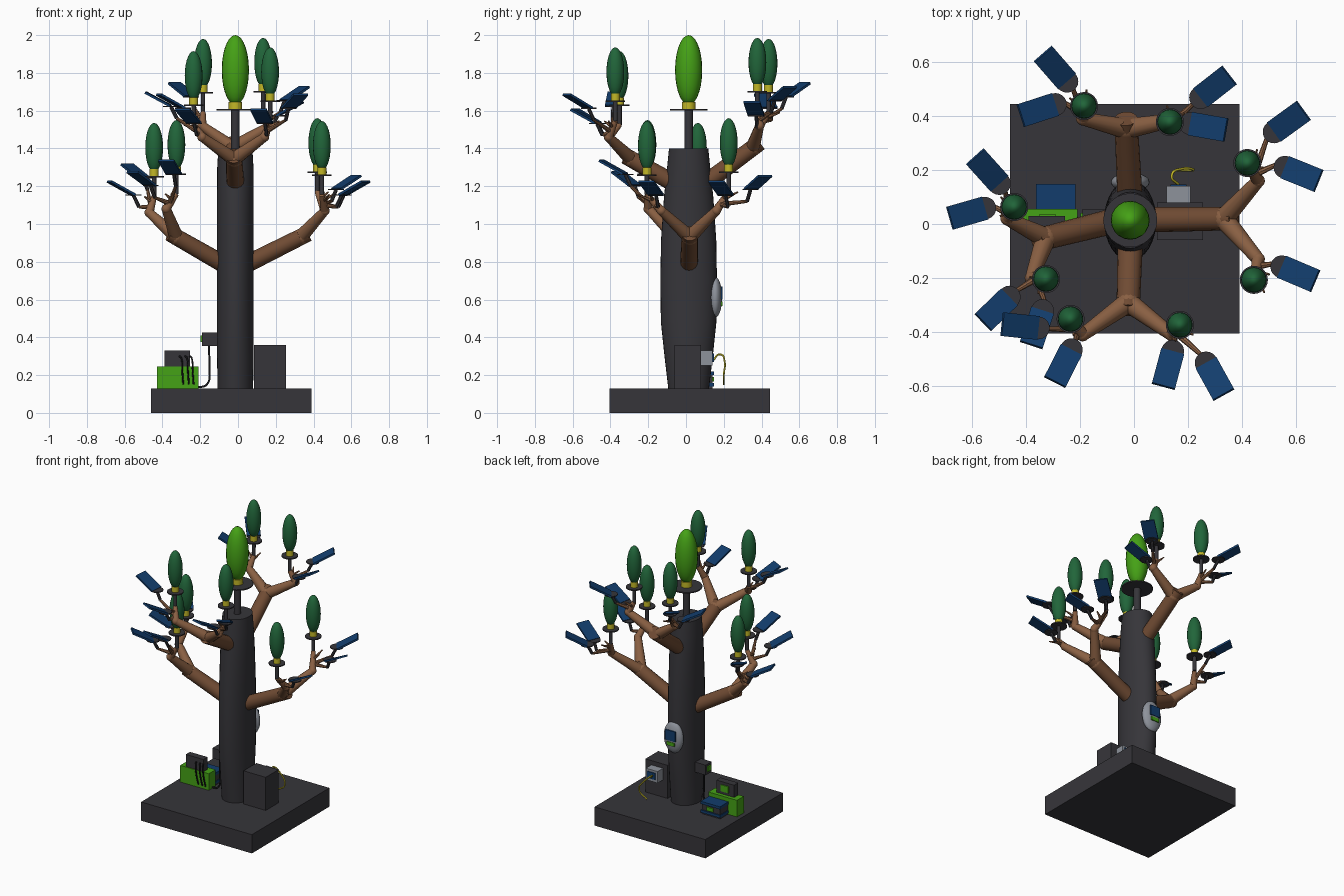
import bpy, bmesh, math
from mathutils import Vector, Matrix

if "Cube" in bpy.data.objects:
    bpy.data.objects.remove(bpy.data.objects["Cube"])


def material(name, r, g, b):
    m = bpy.data.materials.new(name)
    m.use_nodes = True
    m.diffuse_color = (r, g, b, 1)
    m.node_tree.nodes["Principled BSDF"].inputs["Base Color"].default_value = (r, g, b, 1)
    return m


CHARCOAL = material("charcoal", .037, .036, .042)
BLACK = material("black", .01, .01, .012)
BARK = material("bark", .25, .115, .055)
DARK_BARK = material("dark bark", .16, .07, .033)
LEAF = material("leaf green", .015, .13, .042)
LIME = material("lime green", .06, .36, .008)
BLUE = material("panel blue", .006, .046, .15)
YELLOW = material("yellow", .55, .48, .02)
GREY = material("pale grey", .27, .29, .33)


def finish(name, bm, mat, smooth=True):
    mesh = bpy.data.meshes.new(name)
    bmesh.ops.recalc_face_normals(bm, faces=bm.faces)
    bm.to_mesh(mesh)
    bm.free()
    mesh.materials.append(mat)
    ob = bpy.data.objects.new(name, mesh)
    bpy.context.collection.objects.link(ob)
    if smooth:
        bpy.ops.object.select_all(action='DESELECT')
        ob.select_set(True)
        bpy.context.view_layer.objects.active = ob
        bpy.ops.object.shade_smooth_by_angle(angle=math.radians(40))
    return ob


def box(name, x, y, z, mat):
    """Box from three (low, high) ranges."""
    lo, hi = Vector((x[0], y[0], z[0])), Vector((x[1], y[1], z[1]))
    bm = bmesh.new()
    bmesh.ops.create_cube(bm, size=1, matrix=Matrix.Translation((lo + hi) / 2) @ Matrix.Diagonal((*(hi - lo), 1)))
    return finish(name, bm, mat, False)


def rod(name, a, b, r1, r2, mat, sides=12):
    """Tapered cylinder between two points."""
    a, b = Vector(a), Vector(b)
    d = b - a
    turn = d.to_track_quat('Z', 'Y').to_matrix().to_4x4()
    bm = bmesh.new()
    bmesh.ops.create_cone(bm, cap_ends=True, segments=sides, radius1=r1, radius2=r2, depth=d.length,
                          matrix=Matrix.Translation((a + b) / 2) @ turn)
    return finish(name, bm, mat)


def ellipsoid(name, centre, radii, mat):
    bm = bmesh.new()
    bmesh.ops.create_uvsphere(bm, u_segments=20, v_segments=14, radius=1,
                              matrix=Matrix.Translation(centre) @ Matrix.Diagonal((*radii, 1)))
    return finish(name, bm, mat)


def cable(name, points, r, mat):
    curve = bpy.data.curves.new(name, 'CURVE')
    curve.dimensions = '3D'
    curve.bevel_depth = r
    curve.bevel_resolution = 1
    curve.resolution_u = 6
    spline = curve.splines.new('BEZIER')
    spline.bezier_points.add(len(points) - 1)
    for p, co in zip(spline.bezier_points, points):
        p.co = co
        p.handle_left_type = p.handle_right_type = 'AUTO'
    curve.materials.append(mat)
    ob = bpy.data.objects.new(name, curve)
    bpy.context.collection.objects.link(ob)


def pod(name, x, y, z, r, height, disc, mat):
    """Egg-shaped pod on a yellow collar and a thin disc; z is the pod bottom."""
    ellipsoid(name, (x, y, z + height / 2), (r, r, height / 2), mat)
    rod(name + "_collar", (x, y, z - .022), (x, y, z + .015), r * .5, r * .5, YELLOW, 16)
    rod(name + "_disc", (x, y, z - .03), (x, y, z - .022), disc, disc, CHARCOAL, 24)


def panel(x, y, z, degrees, hub):
    """Tilted solar panel with a round mount, a dark pole and a twig from the hub."""
    ang = math.radians(degrees)
    out = Vector((math.cos(ang), math.sin(ang), 0))
    centre = Vector((x, y, z))
    place = Matrix.Translation(centre) @ Matrix.Rotation(ang, 4, 'Z') @ Matrix.Rotation(math.radians(-28), 4, 'Y')
    bm = bmesh.new()
    bmesh.ops.create_cube(bm, size=1, matrix=place @ Matrix.Diagonal((.15, .088, .012, 1)))
    finish("solar_panel", bm, BLUE, False)
    inner = centre - out * .068 - Vector((0, 0, .04))
    rod("panel_mount", inner, inner + Vector((0, 0, .006)), .042, .042, CHARCOAL, 20)
    foot = inner - out * .03 - Vector((0, 0, .06))
    rod("panel_pole", foot, inner, .01, .01, CHARCOAL, 8)
    rod("twig", hub, foot, .014, .008, BARK, 8)


# Base and trunk
CX, CY = -.014, .014
box("base_slab", (-.46, .39), (-.405, .445), (0, .13), CHARCOAL)
bm = bmesh.new()
previous = None
for z, rx, ry in [(.13, .094, .108), (.3, .097, .128), (.48, .097, .147), (.7, .097, .15), (.92, .097, .146),
                  (1.15, .097, .13), (1.3, .096, .114), (1.4, .09, .104)]:
    ring = [bm.verts.new((CX + rx * math.cos(t * math.tau / 32), CY + ry * math.sin(t * math.tau / 32), z))
            for t in range(32)]
    if previous:
        for i in range(32):
            bm.faces.new((previous[i - 1], previous[i], ring[i], ring[i - 1]))
    else:
        bm.faces.new(ring)
    previous = ring
bm.faces.new(previous)
finish("trunk", bm, CHARCOAL)

# Central mast and bright pod
rod("mast", (CX, CY, 1.38), (CX, CY, 1.6), .023, .023, CHARCOAL, 16)
pod("crown_pod", CX, CY, 1.63, .072, .37, .1, LIME)

# Limbs: start, end, then forks of (node, pod bottom, panels as x, y, z, heading)
LIMBS = {
    "left_limb": ((.05, .016, .79), (.37, .02, .95), [
        ((.46, .16, 1.07), (.42, .226, 1.3), [(.574, .381, 1.22, 36), (.622, .185, 1.19, -22)]),
        ((.46, -.13, 1.07), (.444, -.207, 1.285), [(.61, -.185, 1.19, -23)])]),
    "right_limb": ((-.08, .01, .79), (-.36, -.06, .95), [
        ((-.47, .02, 1.06), (-.444, .063, 1.275), [(-.544, .2, 1.28, 132), (-.618, .04, 1.19, 196)]),
        ((-.38, -.2, 1.08), (-.326, -.204, 1.29), [(-.511, -.318, 1.24, 224), (-.36, -.385, 1.3, 252)])]),
    "front_limb": ((-.014, -.07, 1.22), (-.022, -.32, 1.36), [
        ((-.19, -.41, 1.46), (-.235, -.352, 1.655), [(-.422, -.378, 1.66, 174), (-.263, -.526, 1.57, 243)]),
        ((.14, -.41, 1.46), (.17, -.374, 1.675), [(.126, -.537, 1.57, 255), (.3, -.574, 1.65, -61)])]),
    "back_limb": ((-.014, .08, 1.2), (-.03, .39, 1.43), [
        ((-.19, .39, 1.52), (-.185, .437, 1.72), [(-.293, .58, 1.71, 131), (-.356, .422, 1.65, 198)]),
        ((.17, .39, 1.52), (.133, .378, 1.725), [(.3, .51, 1.69, 38), (.275, .36, 1.61, -10)])]),
}
for name, (start, end, forks) in LIMBS.items():
    rod(name, start, end, .047, .043, DARK_BARK, 16)
    joint = Vector(start).lerp(Vector(end), .88)
    ellipsoid(name + "_joint", joint, (.044, .044, .044), BARK)
    for node, tip, panels in forks:
        node, tip = Vector(node), Vector(tip)
        rod("fork", joint, node, .038, .024, BARK)
        ellipsoid("fork_knuckle", node, (.025, .025, .025), BARK)
        hub = tip - Vector((0, 0, .13))
        rod("branch", node, hub, .024, .014, BARK)
        rod("pod_stem", hub, tip - Vector((0, 0, .03)), .012, .012, CHARCOAL, 10)
        pod("leaf_pod", *tip, .047, .26, .052, LEAF)
        for p in panels:
            panel(*p, node.lerp(hub, .35))
        # bare twigs spreading outward
        out = Vector((node.x, node.y, 0)).normalized()
        side = Vector((-out.y, out.x, 0))
        for s in (-1, 1):
            rod("bare_twig", node.lerp(hub, .6), hub + out * .05 + side * s * .035, .011, .004, BARK, 6)

# Cabinet and charger on its back
box("cabinet", (.085, .255), (-.06, .08), (.13, .36), CHARCOAL)
box("charger", (.12, .21), (.08, .14), (.25, .33), GREY)
box("charger_screen", (.135, .195), (.14, .147), (.27, .315), BLUE)
cable("charger_hose", [(.165, .145, .28), (.14, .18, .31), (.18, .205, .27), (.22, .2, .2), (.16, .2, .15)],
      .005, YELLOW)

# Battery, inverter and wiring
box("battery", (-.43, -.21), (-.02, .055), (.13, .245), LIME)
box("battery_top", (-.39, -.255), (-.015, .03), (.245, .33), CHARCOAL)
box("battery_label", (-.35, -.29), (.03, .037), (.265, .31), LIME)
box("inverter", (-.36, -.22), (.055, .14), (.13, .215), CHARCOAL)
for z in (.14, .2):
    box("inverter_band", (-.364, -.216), (.052, .148), (z, z + .018), BLUE)
box("inverter_light", (-.31, -.26), (.14, .149), (.165, .19), LIME)
box("junction_box", (-.19, -.1), (-.01, .055), (.355, .425), CHARCOAL)
box("junction_light", (-.198, -.19), (.005, .04), (.375, .41), LIME)
cable("junction_cable", [(-.155, .02, .36), (-.152, .02, .25), (-.165, .02, .15), (-.22, .02, .135)], .006, BLACK)
for x in (-.31, -.28, -.255):
    cable("battery_cable", [(x, -.015, .3), (x + .01, -.035, .29), (x + .015, -.035, .22), (x + .02, -.02, .15)],
          .005, BLACK)

# Round display on the back of the trunk
ellipsoid("display_shell", (CX, .155, .612), (.072, .036, .108), GREY)
box("display_screen", (CX - .038, CX + .038), (.186, .194), (.6, .67), BLUE)
box("display_strip", (CX - .03, CX + .03), (.186, .193), (.565, .59), LIME)
